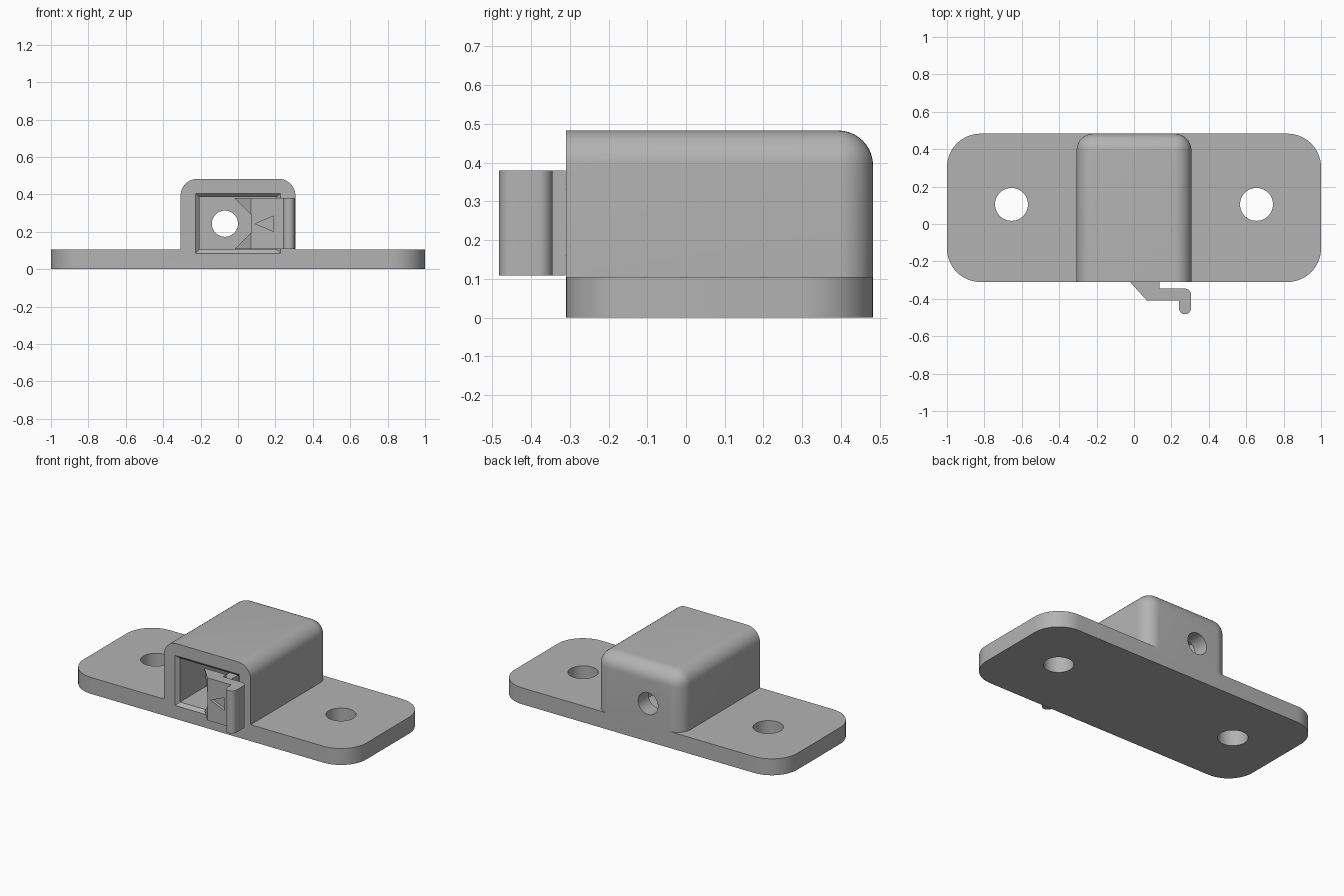
import bpy
import bmesh
import math

cube = bpy.data.objects.get("Cube")
if cube:
    bpy.data.objects.remove(cube, do_unlink=True)

grey = bpy.data.materials.new("plain grey")
grey.use_nodes = True
grey.diffuse_color = (0.45, 0.45, 0.45, 1)
grey.node_tree.nodes["Principled BSDF"].inputs["Base Color"].default_value = (0.45, 0.45, 0.45, 1)


def finish(name, bm):
    bmesh.ops.recalc_face_normals(bm, faces=bm.faces)
    mesh = bpy.data.meshes.new(name)
    bm.to_mesh(mesh)
    bm.free()
    obj = bpy.data.objects.new(name, mesh)
    bpy.context.collection.objects.link(obj)
    mesh.materials.append(grey)
    return obj


def box_bm(x0, x1, y0, y1, z0, z1):
    bm = bmesh.new()
    bmesh.ops.create_cube(bm, size=1)
    for v in bm.verts:
        v.co = (x1 if v.co.x > 0 else x0, y1 if v.co.y > 0 else y0, z1 if v.co.z > 0 else z0)
    return bm


def round_edges(bm, rule, radius, segments=10):
    edges = [e for e in bm.edges if rule((e.verts[0].co + e.verts[1].co) / 2, e)]
    bmesh.ops.bevel(bm, geom=edges, offset=radius, segments=segments, profile=0.5, affect='EDGES')


def is_vertical(e):
    return abs(e.verts[0].co.z - e.verts[1].co.z) > 0.01


def prism(name, points, start, end, axis='Z'):
    """Extrude a flat outline: (x, y) along Z, or (x, z) along Y."""
    bm = bmesh.new()

    def place(p, t):
        return (p[0], p[1], t) if axis == 'Z' else (p[0], t, p[1])
    low = [bm.verts.new(place(p, start)) for p in points]
    high = [bm.verts.new(place(p, end)) for p in points]
    bm.faces.new(low)
    bm.faces.new(high)
    for i in range(len(points)):
        j = (i + 1) % len(points)
        bm.faces.new((low[i], low[j], high[j], high[i]))
    return finish(name, bm)


def arc(cx, cy, r, a0, a1, steps=8):
    angles = [math.radians(a0 + (a1 - a0) * i / steps) for i in range(steps + 1)]
    return [(cx + r * math.cos(a), cy + r * math.sin(a)) for a in angles]


def combine(obj, other, operation):
    mod = obj.modifiers.new(operation.title(), 'BOOLEAN')
    mod.operation = operation
    mod.solver = 'EXACT'
    mod.object = other
    bpy.context.view_layer.objects.active = obj
    bpy.ops.object.modifier_apply(modifier=mod.name)
    bpy.data.objects.remove(other, do_unlink=True)


def smooth(obj):
    bpy.ops.object.select_all(action='DESELECT')
    obj.select_set(True)
    bpy.context.view_layer.objects.active = obj
    bpy.ops.object.shade_smooth_by_angle(angle=math.radians(30))


FRONT, BACK, FLOOR, ROOF = -0.31, 0.483, 0.105, 0.385

# Base plate with rounded corners
bm = box_bm(-1, 1, FRONT, BACK, 0, FLOOR)
round_edges(bm, lambda c, e: is_vertical(e), 0.18, 14)
body = finish("mounting_plate_and_housing", bm)

# Housing, rounded on every upper and rear edge but square at the mouth
bm = box_bm(-0.307, 0.307, FRONT, BACK, 0.05, 0.483)
round_edges(bm, lambda c, e: (c.z > 0.4 and c.y > -0.3) or (is_vertical(e) and c.y > 0), 0.09)
combine(body, finish("housing", bm), 'UNION')

# Cavity and its chamfered mouth
combine(body, finish("cavity_cutter", box_bm(-0.207, 0.207, -0.4, 0.38, FLOOR, ROOF)), 'DIFFERENCE')
bm = box_bm(-0.227, 0.227, FRONT - 0.02, FRONT + 0.02, FLOOR - 0.02, ROOF + 0.02)
for v in bm.verts:
    side = 1 if v.co.x > 0 else -1
    upper = v.co.z > 0.2
    grow = 0.04 if v.co.y < FRONT else 0
    v.co.x = side * (0.207 + grow)
    v.co.z = ROOF + grow if upper else FLOOR - grow
combine(body, finish("mouth_cutter", bm), 'DIFFERENCE')

# Screw holes in the plate and the rear wall
for side in (-1, 1):
    hole = prism("screw_cutter", arc(side * 0.655, 0.105, 0.088, 0, 352.5, 47), -0.1, 0.3)
    combine(body, hole, 'DIFFERENCE')
hole = prism("rear_cutter", arc(-0.07, 0.243, 0.07, 0, 352.5, 47), 0.3, 0.6, 'Y')
combine(body, hole, 'DIFFERENCE')
smooth(body)

# Latch: sloped hook, flat face and finger tab
outline = [(-0.02, -0.311), (0.07, -0.41), (0.24, -0.41)]
outline += arc(0.2725, -0.45, 0.0325, 180, 360)
outline += arc(0.27, -0.38, 0.035, 0, 90)
outline += [(0.135, -0.345), (0.135, -0.311)]
latch = prism("latch", outline, 0.108, 0.38)

# Tapered screwdriver clearance through the hook
notch = prism("notch_cutter", [(-0.04, 0.40), (0.07, 0.29), (0.07, 0.196), (-0.04, 0.086)],
              -0.5, -0.2, 'Y')
combine(latch, notch, 'DIFFERENCE')

# Engraved direction arrow
arrow = prism("arrow_cutter", [(0.093, 0.243), (0.19, 0.284), (0.19, 0.202)], -0.45, -0.39, 'Y')
combine(latch, arrow, 'DIFFERENCE')
smooth(latch)

# Spring arm joining the latch to the rear wall
arm = finish("latch_arm", box_bm(0.075, 0.134, -0.33, 0.39, 0.16, 0.33))
